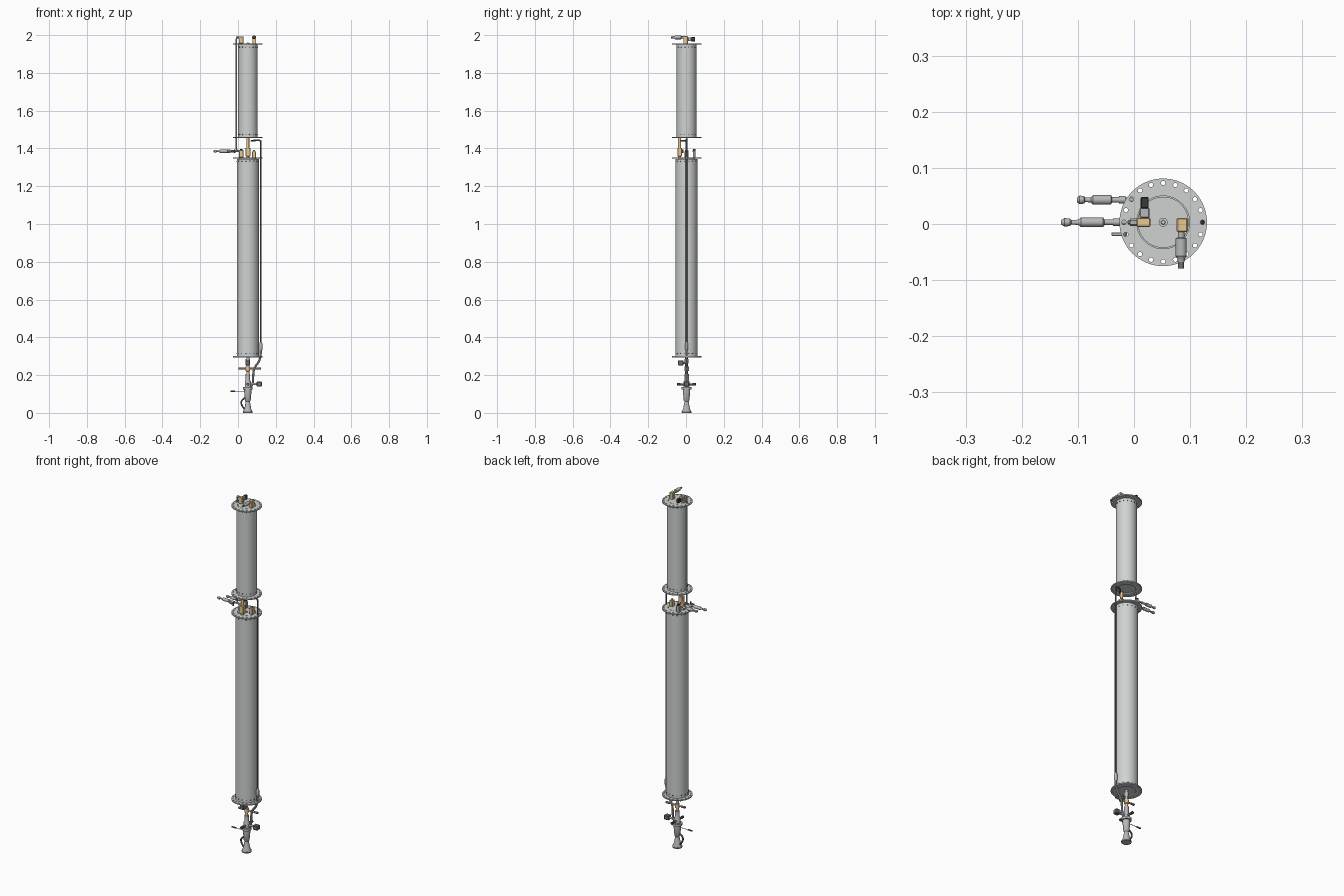
import bpy, bmesh, math
from mathutils import Vector

cube = bpy.data.objects.get("Cube")
if cube:
    bpy.data.objects.remove(cube)

CX, CY = 0.052, 0.003          # main axis of the column
X, Y, Z = Vector((1, 0, 0)), Vector((0, 1, 0)), Vector((0, 0, 1))


def material(name, rgb):
    m = bpy.data.materials.new(name)
    m.use_nodes = True
    m.diffuse_color = (*rgb, 1)
    m.node_tree.nodes["Principled BSDF"].inputs["Base Color"].default_value = (*rgb, 1)
    return m


steel = material("brushed steel", (0.63, 0.65, 0.645))
grey = material("fitting grey", (0.47, 0.48, 0.49))
dark = material("dark grey", (0.16, 0.16, 0.17))
black = material("black plastic", (0.04, 0.04, 0.045))
brass = material("brass", (0.8, 0.58, 0.28))


def finish(obj, smooth=True):
    bpy.ops.object.select_all(action='DESELECT')
    obj.select_set(True)
    bpy.context.view_layer.objects.active = obj
    if obj.type == 'CURVE':
        bpy.ops.object.convert(target='MESH')
    if smooth:
        bpy.ops.object.shade_smooth_by_angle(angle=math.radians(35))
    return bpy.context.view_layer.objects.active


def link(name, bm, mat, smooth=True):
    bmesh.ops.recalc_face_normals(bm, faces=bm.faces)
    mesh = bpy.data.meshes.new(name)
    bm.to_mesh(mesh)
    bm.free()
    mesh.materials.append(mat)
    obj = bpy.data.objects.new(name, mesh)
    bpy.context.collection.objects.link(obj)
    return finish(obj, smooth)


def add_lathe(bm, base, axis, profile, sides):
    # Stepped turned body: profile holds (distance along axis, radius)
    turn = axis.to_track_quat('Z', 'Y')
    rings = []
    for h, r in profile:
        rings.append([bm.verts.new(Vector(base) + turn @ Vector(
            (r * math.cos(a), r * math.sin(a), h)))
            for a in (math.tau * i / sides for i in range(sides))])
    for lo, hi in zip(rings, rings[1:]):
        for i in range(sides):
            j = (i + 1) % sides
            bm.faces.new((lo[i], lo[j], hi[j], hi[i]))
    bm.faces.new(rings[0])
    bm.faces.new(rings[-1])


def lathe(name, base, axis, profile, mat, sides=20):
    bm = bmesh.new()
    add_lathe(bm, base, axis, profile, sides)
    return link(name, bm, mat)


def rod(name, base, axis, length, r, mat, sides=16):
    return lathe(name, base, axis, [(0, r), (length, r)], mat, sides)


def box(name, centre, size, mat):
    bm = bmesh.new()
    bmesh.ops.create_cube(bm, size=1)
    bmesh.ops.scale(bm, vec=size, verts=bm.verts)
    bmesh.ops.translate(bm, vec=centre, verts=bm.verts)
    bmesh.ops.bevel(bm, geom=bm.edges[:], offset=min(size) * 0.1, segments=1, affect='EDGES')
    return link(name, bm, mat, False)


def curve_object(name, curve, mat):
    curve.materials.append(mat)
    obj = bpy.data.objects.new(name, curve)
    bpy.context.collection.objects.link(obj)
    return finish(obj)


def hose(name, points, r, mat):
    curve = bpy.data.curves.new(name, 'CURVE')
    curve.dimensions = '3D'
    curve.bevel_depth, curve.bevel_resolution = r, 3
    curve.use_fill_caps = True
    curve.resolution_u = 8
    s = curve.splines.new('NURBS')
    s.points.add(len(points) - 1)
    for p, co in zip(s.points, points):
        p.co = (*co, 1)
    s.use_endpoint_u, s.order_u = True, 3
    return curve_object(name, curve, mat)


def flange(name, z):
    # Ring plate with twenty bolt holes and an open centre
    curve = bpy.data.curves.new(name, 'CURVE')
    curve.dimensions, curve.fill_mode = '2D', 'BOTH'
    curve.extrude = 0.003
    holes = [(0.07 * math.cos(a), 0.07 * math.sin(a), 0.004, 10)
             for a in (math.tau * i / 20 for i in range(20))]
    for x, y, r, n in [(0, 0, 0.078, 64), (0, 0, 0.047, 48)] + holes:
        s = curve.splines.new('POLY')
        s.points.add(n - 1)
        for i, p in enumerate(s.points):
            a = math.tau * i / n
            p.co = (x + r * math.cos(a), y + r * math.sin(a), 0, 1)
        s.use_cyclic_u = True
    obj = curve_object(name, curve, steel)
    obj.location = (CX, CY, z)


def screw_row(name, z, radius):
    bm = bmesh.new()
    for i in range(16):
        a = math.tau * (i + 0.5) / 16
        d = Vector((math.cos(a), math.sin(a), 0))
        add_lathe(bm, Vector((CX, CY, z)) + d * (radius - 0.002), d,
                  [(0, 0.0034), (0.0035, 0.0034)], 8)
    link(name, bm, dark)


# Two cylinders, each with flanges, recessed caps and screw rows
for label, lo, hi, r in (("lower", 0.297, 1.349, 0.058), ("upper", 1.457, 1.953, 0.052)):
    rod(label + "_tube", (CX, CY, lo + 0.004), Z, hi - lo - 0.008, r, steel, 56)
    rod(label + "_end_cap", (CX, CY, hi - 0.005), Z, 0.008, 0.0455, steel, 48)
    for end, z, s in (("bottom", lo, 1), ("top", hi, -1)):
        flange(f"{label}_{end}_flange", z)
        screw_row(f"{label}_{end}_screws", z + s * 0.017, r)
    lathe(label + "_centre_plug", (CX, CY, hi), Z,
          [(0, 0.008), (0.006, 0.008), (0.006, 0.004), (0.009, 0.003)], steel)

GRIP = [(0, 0.004), (0.022, 0.004), (0.022, 0.007), (0.034, 0.007), (0.034, 0.005),
        (0.046, 0.005), (0.048, 0.009), (0.08, 0.009), (0.084, 0.005), (0.094, 0.004),
        (0.096, 0.007), (0.104, 0.008), (0.109, 0.004)]


def grip(name, base, axis, scale):
    lathe(name, base, axis, [(h * scale, r * 0.95) for h, r in GRIP], grey)


# Fittings on the upper lid
box("lid_elbow_block", (0.017, CY, 1.974), (0.024, 0.016, 0.036), brass)
box("lid_sensor_neck", (0.019, 0.02, 1.978), (0.018, 0.018, 0.02), grey)
box("lid_sensor_cap", (0.019, 0.038, 1.978), (0.014, 0.02, 0.022), black)
rod("lid_elbow_nut", (0.005, CY, 1.988), -X, 0.012, 0.007, grey, 6)
box("lid_valve_block", (0.086, -0.002, 1.974), (0.02, 0.025, 0.04), brass)
lathe("lid_valve_handle", (0.084, -0.014, 1.988), -Y,
      [(0, 0.006), (0.01, 0.006), (0.012, 0.01), (0.043, 0.01), (0.047, 0.007),
       (0.054, 0.006)], grey)
rod("lid_valve_tip", (0.084, -0.066, 1.988), -Y, 0.013, 0.0055, dark)
hose("left_drop_pipe", [(0.005, CY, 1.988), (-0.008, CY, 1.988), (-0.008, CY, 1.97),
                        (-0.008, CY, 1.7), (-0.008, CY, 1.41), (-0.008, CY, 1.387),
                        (0.01, CY, 1.385)], 0.0042, grey)

# Fittings in the gap between the cylinders
rod("gap_centre_post", (CX, CY - 0.037, 1.351), Z, 0.104, 0.008, brass)
box("gap_post_block", (CX, CY - 0.037, 1.381), (0.026, 0.024, 0.045), brass)
box("gap_left_block", (0.017, CY, 1.372), (0.024, 0.018, 0.04), brass)
box("gap_back_block", (0.017, 0.043, 1.37), (0.02, 0.014, 0.038), grey)
rod("gap_back_knob", (0.017, 0.043, 1.387), Z, 0.01, 0.007, black)
box("gap_right_block", (0.085, CY, 1.368), (0.02, 0.022, 0.034), brass)
rod("gap_right_knob", (0.085, CY, 1.384), Z, 0.008, 0.006, grey)
grip("gap_long_grip", (0.004, CY, 1.385), -X, 1.23)
grip("gap_back_grip", (0.007, 0.043, 1.385), -X, 1.0)
box("small_clip", (-0.03, -0.018, 1.385), (0.02, 0.006, 0.006), grey)
rod("small_clip_pin", (-0.016, -0.018, 1.377), Z, 0.018, 0.004, dark)

# Long side pipe and the hose that feeds the nozzle
hose("side_pipe", [(0.07, CY - 0.03, 1.44), (0.085, CY, 1.442), (0.121, CY, 1.445),
                   (0.121, CY, 1.42), (0.121, CY, 0.9), (0.121, CY, 0.36)], 0.0045, dark)
lathe("side_pipe_coupling", (0.121, CY, 0.33), Z,
      [(0, 0.006), (0.005, 0.008), (0.035, 0.008), (0.045, 0.005)], grey)
hose("feed_hose", [(0.121, CY, 0.335), (0.12, CY, 0.28), (0.085, CY, 0.24),
                   (0.08, CY, 0.2), (0.08, CY, 0.15), (0.065, CY, 0.135)], 0.006, grey)

# Outlet valve below the lower cylinder
lathe("outlet_stem", (CX, CY, 0.245), Z,
      [(0, 0.008), (0.017, 0.008), (0.017, 0.011), (0.039, 0.011), (0.039, 0.008),
       (0.055, 0.008)], grey)
lathe("outlet_valve_body", (CX, CY, 0.2), Z,
      [(0, 0.008), (0.02, 0.008), (0.023, 0.012), (0.045, 0.012)], brass)
rod("outlet_cross_bar", (0.02, CY, 0.235), X, 0.08, 0.0045, brass)
for side, x in (("right", 0.002), ("left", 0.1)):
    rod(side + "_cross_bar_end", (x, CY, 0.235), X, 0.022, 0.006, dark)
box("outlet_gauge", (CX, -0.028, 0.265), (0.022, 0.03, 0.026), dark)
rod("outlet_gauge_stem", (CX, CY, 0.265), -Y, 0.03, 0.005, grey)

# Nozzle body with flared foot
lathe("nozzle_body", (CX, CY, 0), Z,
      [(0, 0.025), (0.008, 0.025), (0.022, 0.018), (0.06, 0.011), (0.066, 0.015),
       (0.11, 0.019), (0.125, 0.019), (0.125, 0.026), (0.138, 0.026), (0.138, 0.016),
       (0.165, 0.016), (0.172, 0.012), (0.205, 0.012)], grey, 28)
rod("nozzle_foot_seal", (CX, CY, 0.001), Z, 0.006, 0.0256, dark, 28)
rod("nozzle_cross_handle", (CX, -0.047, 0.151), Y, 0.1, 0.0055, dark)
for side, y in (("front", -0.047), ("back", 0.035)):
    rod(side + "_handle_grip", (CX, y, 0.151), Y, 0.018, 0.007, black)
box("nozzle_side_box", (0.113, CY, 0.153), (0.028, 0.026, 0.025), dark)
rod("nozzle_side_arm", (0.06, CY, 0.153), X, 0.042, 0.006, grey)
rod("nozzle_pin", (-0.04, CY, 0.115), X, 0.025, 0.004, dark)
rod("nozzle_pin_wire", (-0.016, CY, 0.115), X, 0.055, 0.0015, grey, 8)
hose("nozzle_trigger", [(0.038, CY, 0.08), (0.022, CY, 0.07), (0.015, CY, 0.055),
                        (0.022, CY, 0.035), (0.034, CY, 0.02)], 0.0045, dark)
